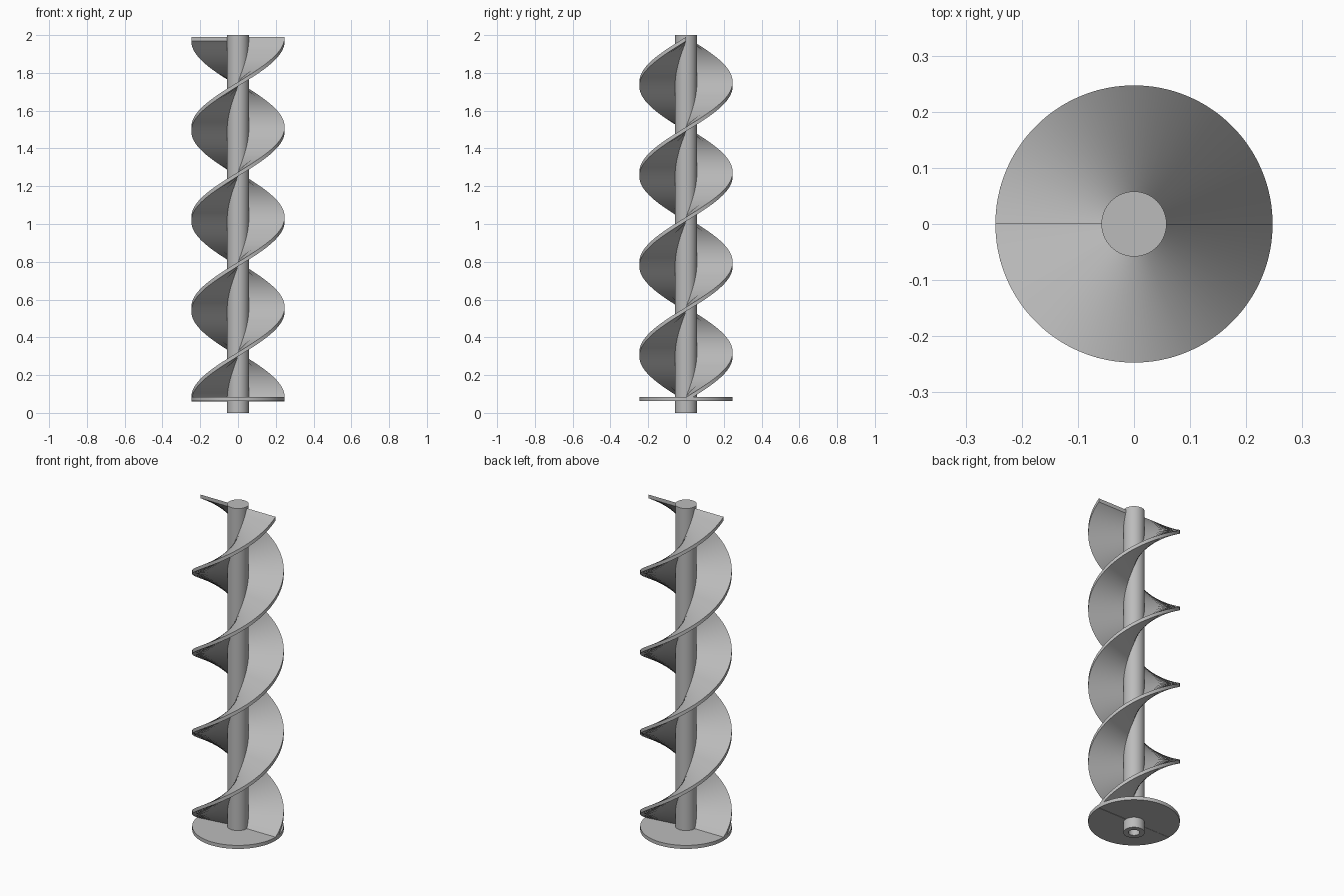
import bpy, bmesh, math

cube = bpy.data.objects.get("Cube")
if cube:
    bpy.data.objects.remove(cube, do_unlink=True)

SHAFT_R, OUTER_R = 0.058, 0.247
BLADE_T, BLADE_Z0, BLADE_Z1 = 0.022, 0.072, 1.979
TURNS, STEPS = 2, 360

grey = bpy.data.materials.new("plain_grey")
grey.use_nodes = True
grey.diffuse_color = (0.5, 0.5, 0.5, 1)
grey.node_tree.nodes["Principled BSDF"].inputs["Base Color"].default_value = (0.5, 0.5, 0.5, 1)


def add_object(name, bm):
    bmesh.ops.recalc_face_normals(bm, faces=bm.faces)
    mesh = bpy.data.meshes.new(name)
    bm.to_mesh(mesh)
    bm.free()
    mesh.materials.append(grey)
    obj = bpy.data.objects.new(name, mesh)
    bpy.context.collection.objects.link(obj)
    bpy.ops.object.select_all(action="DESELECT")
    obj.select_set(True)
    bpy.context.view_layer.objects.active = obj
    bpy.ops.object.shade_smooth_by_angle(angle=math.radians(35))
    return obj


def lathe(name, profile, sides=96):
    """Spin an (r, z) profile around the z axis."""
    bm = bmesh.new()
    verts = [bm.verts.new((r, 0, z)) for r, z in profile]
    edges = [bm.edges.new(pair) for pair in zip(verts, verts[1:])]
    bmesh.ops.spin(bm, geom=verts + edges, axis=(0, 0, 1), cent=(0, 0, 0),
                   angle=math.tau, steps=sides)
    bmesh.ops.remove_doubles(bm, verts=bm.verts, dist=1e-5)
    add_object(name, bm)


def helical_blade(name, start):
    """Sweep an upright radial rectangle up a right-handed helix."""
    bm = bmesh.new()
    inner, half = SHAFT_R * 0.8, BLADE_T / 2
    section = [(inner, -half), (OUTER_R, -half), (OUTER_R, half), (inner, half)]
    rings = []
    for i in range(STEPS + 1):
        t = i / STEPS
        a = start + t * TURNS * math.tau
        z = BLADE_Z0 + t * (BLADE_Z1 - BLADE_Z0)
        rings.append([bm.verts.new((r * math.cos(a), r * math.sin(a), z + dz))
                      for r, dz in section])
    for low, high in zip(rings, rings[1:]):
        for k in range(4):
            n = (k + 1) % 4
            bm.faces.new((low[k], low[n], high[n], high[k]))
    bm.faces.new(rings[0])
    bm.faces.new(rings[-1])
    add_object(name, bm)


# Shaft, solid at the top with a blind bore in its lower end
lathe("shaft", [(0, 0.09), (0.03, 0.09), (0.03, 0), (SHAFT_R, 0), (SHAFT_R, 2), (0, 2)])

# Round plate under the blades
lathe("base_plate", [(SHAFT_R * 0.8, 0.062), (OUTER_R, 0.062),
                     (OUTER_R, 0.083), (SHAFT_R * 0.8, 0.083)])

# Two opposed blades
for name, start in (("left_start_blade", 0), ("right_start_blade", math.pi)):
    helical_blade(name, start)
